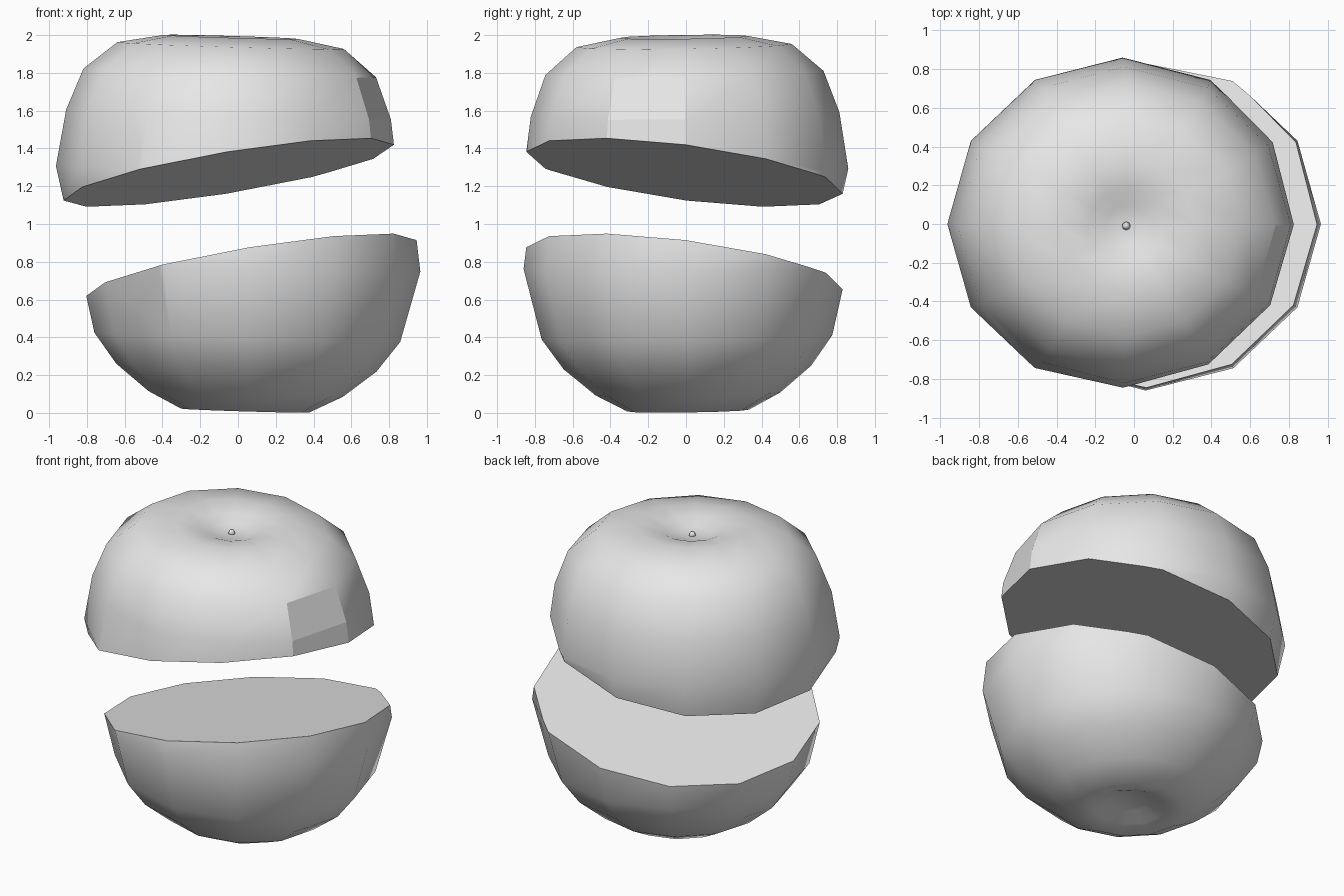
import bpy
import bmesh
from math import sin, cos, pi, atan2
from mathutils import Vector, Matrix, Euler

cube = bpy.data.objects.get("Cube")
if cube:
    bpy.data.objects.remove(cube, do_unlink=True)

skin = bpy.data.materials.new("plain_grey")
skin.use_nodes = True
GREY = (0.8, 0.8, 0.8, 1)
skin.diffuse_color = GREY
skin.node_tree.nodes["Principled BSDF"].inputs["Base Color"].default_value = GREY

SIDES = 12
DEPTH = 0.95  # slightly narrower front to back
MIDDLE = Vector((0, 0, 0.75))
CUT_POINT = Vector((0, 0, 0.765))
CUT_NORMAL = Vector((-0.1686, 0.132, 1)).normalized()

# Radius and height, from the bottom dimple to the top dimple
PROFILE = [(0, 0.075), (0.12, 0.07), (0.22, 0.03), (0.34, 0.012), (0.515, 0.10),
           (0.69, 0.24), (0.81, 0.40), (0.905, 0.775), (0.86, 1.075),
           (0.775, 1.295), (0.60, 1.44), (0.355, 1.486), (0.2, 1.465),
           (0.11, 1.43), (0, 1.42)]

# The fruit leans a little
LEAN = (Matrix.Translation(MIDDLE) @ Euler((0.015, 0.03, 0)).to_matrix().to_4x4()
        @ Matrix.Translation(-MIDDLE))


def make_object(name, bm, location):
    mesh = bpy.data.meshes.new(name)
    bm.to_mesh(mesh)
    bm.free()
    mesh.materials.append(skin)
    obj = bpy.data.objects.new(name, mesh)
    obj.location = location
    bpy.context.collection.objects.link(obj)
    return obj


def whole_fruit():
    bm = bmesh.new()
    rings = []
    for radius, height in PROFILE:
        count = SIDES if radius else 1
        rings.append([bm.verts.new((radius * cos(2 * pi * i / SIDES),
                                    DEPTH * radius * sin(2 * pi * i / SIDES), height))
                      for i in range(count)])
    for low, high in zip(rings, rings[1:]):
        for i in range(SIDES):
            j = (i + 1) % SIDES
            corners = [low[i % len(low)], low[j % len(low)],
                       high[j % len(high)], high[i % len(high)]]
            bm.faces.new(list(dict.fromkeys(corners)))
    for face in bm.faces:
        face.smooth = True
    return bm


def half_fruit(name, keep_top, location):
    bm = whole_fruit()
    # One flat panel on the side of the upper half
    if keep_top:
        for face in bm.faces:
            c = face.calc_center_median()
            if -pi / 6 < atan2(c.y, c.x) < 0 and c.z < 1.25:
                face.smooth = False
    bmesh.ops.transform(bm, matrix=LEAN, verts=bm.verts)
    bmesh.ops.bisect_plane(bm, geom=bm.verts[:] + bm.edges[:] + bm.faces[:],
                           plane_co=CUT_POINT, plane_no=CUT_NORMAL,
                           clear_inner=keep_top, clear_outer=not keep_top)
    # Flat cut face with a sharp rim
    rim = [e for e in bm.edges if e.is_boundary]
    cap = bmesh.ops.contextual_create(bm, geom=rim)["faces"]
    for face in cap:
        face.smooth = False
    for edge in rim:
        edge.smooth = False
    bmesh.ops.recalc_face_normals(bm, faces=bm.faces)
    return make_object(name, bm, location)


half_fruit("lower_half", False, (0.06, 0, 0))
top_place = Vector((-0.06, 0, 0.505))
half_fruit("upper_half", True, top_place)

# Tiny nub in the top dimple
bm = bmesh.new()
bmesh.ops.create_cone(bm, cap_ends=True, segments=8, radius1=0.025, radius2=0.012,
                      depth=0.03, matrix=LEAN @ Matrix.Translation((0, 0, 1.43)))
for face in bm.faces:
    face.smooth = True
make_object("stem_nub", bm, top_place)
